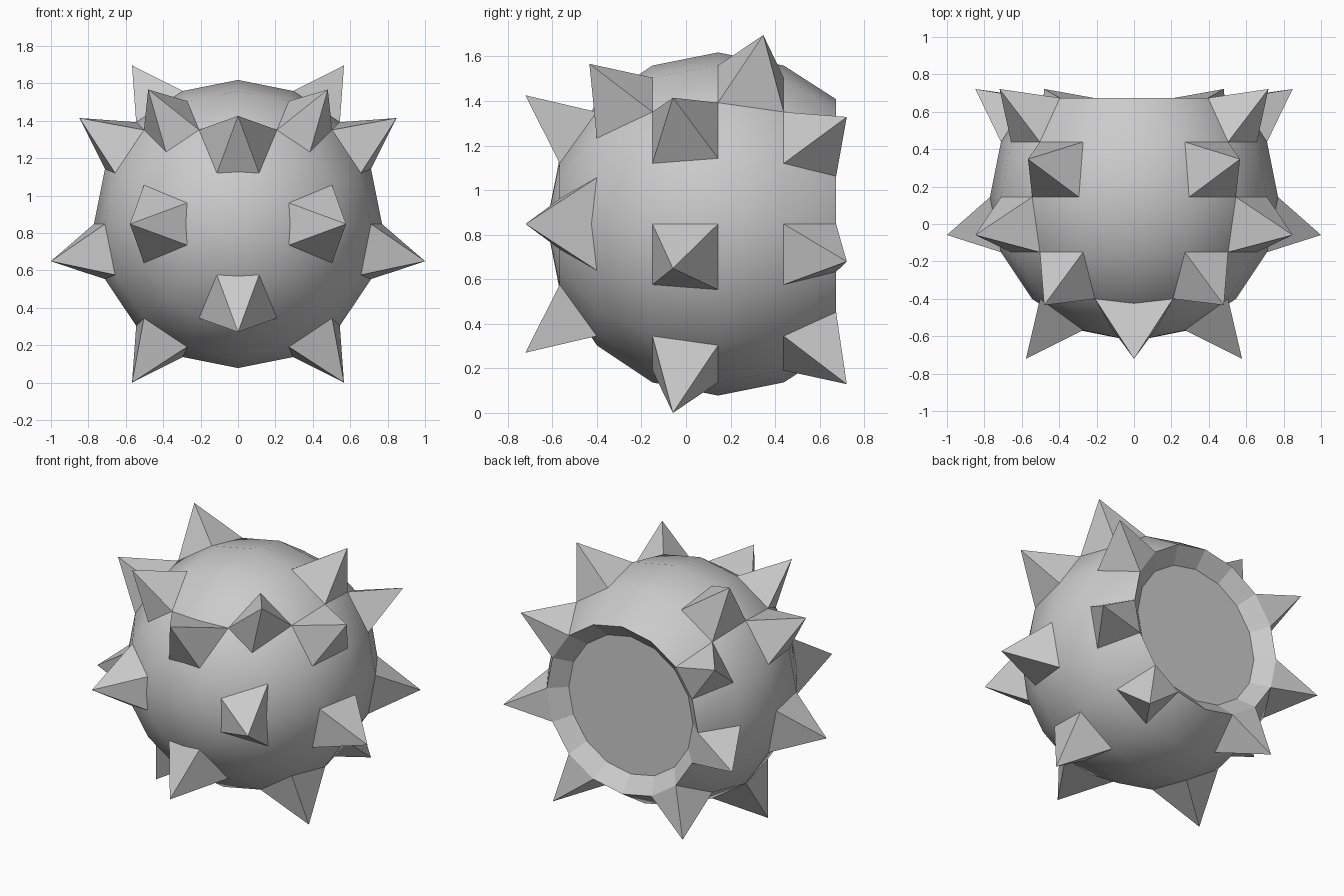
import bpy, bmesh
from math import sin, cos, radians
from mathutils import Vector

if "Cube" in bpy.data.objects:
    bpy.data.objects.remove(bpy.data.objects["Cube"])

CENTRE = Vector((0, 0.144, 0.848))
R = 0.77          # shell radius
TIP = 1.04        # spike tip distance from the centre
STEP = 22.5       # angle of one facet, both ways
BACK = 0.53       # the back is cut flat here
SEG = 16
RIM_R = 0.56


def point(axial, r, angle):
    """Point at axial distance (along y) and radius r, turned round the y axis."""
    a = radians(angle)
    return CENTRE + Vector((r * cos(a), axial, r * sin(a)))


def ball(lat, lon, dist=R):
    """Point on the ball; the rearmost ring is the cut rim."""
    if dist == R and lat > 44:
        return point(BACK, RIM_R, lon)
    return point(dist * sin(radians(lat)), dist * cos(radians(lat)), lon)


def make(name, bm, smooth=False):
    bmesh.ops.recalc_face_normals(bm, faces=bm.faces)
    for f in bm.faces:
        f.smooth = smooth
    me = bpy.data.meshes.new(name)
    bm.to_mesh(me)
    bm.free()
    ob = bpy.data.objects.new(name, me)
    bpy.context.collection.objects.link(ob)
    return ob


def loft(bm, profile):
    """Join rings of (axial, radius) with quads."""
    rings = [[bm.verts.new(point(y, r, i * STEP)) for i in range(SEG)] for y, r in profile]
    for a, b in zip(rings, rings[1:]):
        for i in range(SEG):
            j = (i + 1) % SEG
            bm.faces.new((a[i], a[j], b[j], b[i]))
    return rings


# round shell, closed at the front pole
bm = bmesh.new()
prof = [(R * sin(radians(t)), R * cos(radians(t))) for t in (-67.5, -45, -22.5, 0, 22.5)]
rings = loft(bm, prof + [(BACK, RIM_R)])
pole = bm.verts.new(CENTRE + Vector((0, -R, 0)))
for i in range(SEG):
    bm.faces.new((pole, rings[0][i], rings[0][(i + 1) % SEG]))
make("shell", bm, smooth=True)

# sloped recess and flat disc at the back
bm = bmesh.new()
rings = loft(bm, [(BACK, RIM_R), (BACK - 0.09, 0.46)])
bm.faces.new(rings[1])
recess = make("back_recess", bm)
# an open dish: make its disc face backwards
disc = max(recess.data.polygons, key=lambda p: len(p.vertices))
if disc.normal.y < 0:
    recess.data.flip_normals()


def spike(name, lat, lon, half=STEP / 2):
    """Four-sided spike standing on a facet of the shell."""
    bm = bmesh.new()
    h = STEP / 2
    base = [bm.verts.new(ball(lat + u * h, lon + v * half))
            for u, v in ((-1, -1), (1, -1), (1, 1), (-1, 1))]
    tip = bm.verts.new(ball(lat, lon, TIP))
    bm.faces.new(base)
    for i in range(4):
        bm.faces.new((base[i], base[(i + 1) % 4], tip))
    make(name, bm)


# four wide spikes round the front
for lon in (0, 90, 180, 270):
    spike("front_spike", -56.25, lon, STEP)

# mirrored side spikes: (latitude, angle above the horizontal)
side = [(11.25, 56.25), (-33.75, 56.25),
        (-11.25, 33.75), (-11.25, -11.25), (-11.25, -56.25),
        (33.75, 33.75), (33.75, -11.25), (33.75, -56.25)]
for lat, lon in side:
    spike("right_spike", lat, lon)
    spike("left_spike", lat, 180 - lon)
